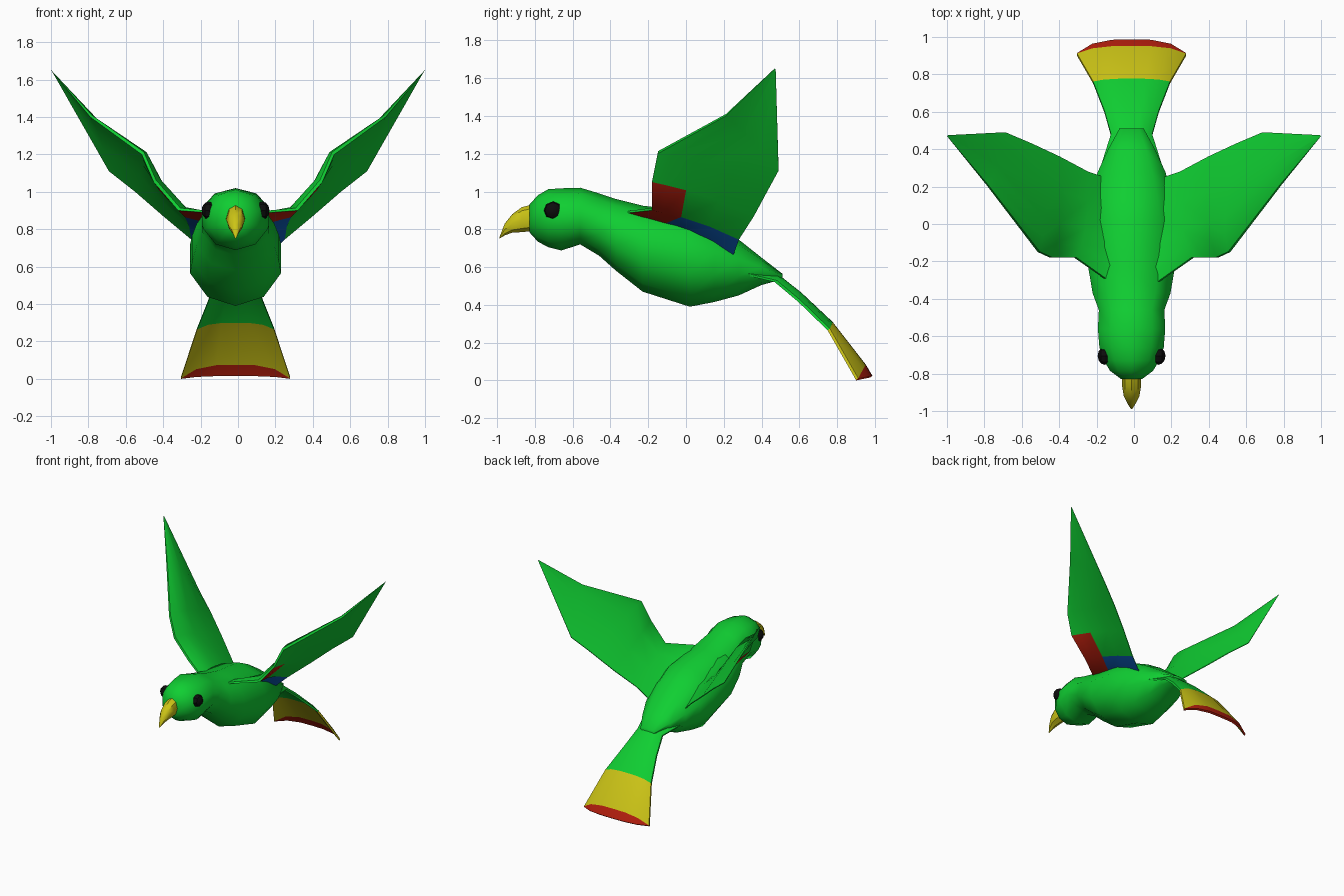
import bpy, bmesh, math
from mathutils import Vector

if "Cube" in bpy.data.objects:
    bpy.data.objects.remove(bpy.data.objects["Cube"])

CX = -0.013  # body centre line


def material(name, rgb):
    m = bpy.data.materials.new(name)
    m.use_nodes = True
    m.diffuse_color = (*rgb, 1)
    bsdf = m.node_tree.nodes["Principled BSDF"]
    bsdf.inputs["Base Color"].default_value = (*rgb, 1)
    bsdf.inputs["Roughness"].default_value = 0.8
    return m


green = material("green", (0.005, 0.62, 0.032))
yellow = material("yellow", (0.60, 0.55, 0.008))
red = material("red", (0.45, 0.013, 0.004))
blue = material("blue", (0.004, 0.10, 0.45))
black = material("black", (0.004, 0.004, 0.004))


def loft(name, rings, mats, rule=None, angle=60, mirror=False):
    """Skin closed rings of equal length; rule(ring, segment) picks the material."""
    bm = bmesh.new()
    rows = [[bm.verts.new(p) for p in r] for r in rings]
    n = len(rows[0])
    for i in range(len(rows) - 1):
        for j in range(n):
            k = (j + 1) % n
            f = bm.faces.new((rows[i][j], rows[i][k], rows[i + 1][k], rows[i + 1][j]))
            f.material_index = rule(i, j) if rule else 0
    bm.faces.new(rows[0][::-1]).material_index = 0
    bm.faces.new(rows[-1]).material_index = rule(len(rows) - 2, 0) if rule else 0
    bmesh.ops.remove_doubles(bm, verts=bm.verts, dist=0.0005)
    bmesh.ops.dissolve_degenerate(bm, edges=bm.edges, dist=0.0005)
    bmesh.ops.recalc_face_normals(bm, faces=bm.faces)
    return finish(name, bm, mats, angle, mirror)


def finish(name, bm, mats, angle, mirror=False):
    me = bpy.data.meshes.new(name)
    bm.to_mesh(me)
    bm.free()
    for m in mats:
        me.materials.append(m)
    ob = bpy.data.objects.new(name, me)
    bpy.context.collection.objects.link(ob)
    bpy.ops.object.select_all(action="DESELECT")
    ob.select_set(True)
    bpy.context.view_layer.objects.active = ob
    bpy.ops.object.shade_smooth_by_angle(angle=math.radians(angle))
    if mirror:
        ob.modifiers.new("Mirror", "MIRROR").use_axis[0] = True
    return ob


def oval(y, top, bottom, half, n=10):
    """Cross-section ring with a vertex at the top and at the bottom."""
    c, r = (top + bottom) / 2, (top - bottom) / 2
    wide = half / math.sin(math.radians(72)) if n == 10 else half
    return [(CX + wide * math.sin(2 * math.pi * j / n), y,
             c - r * math.cos(2 * math.pi * j / n)) for j in range(n)]


# Head and body in one skin: y, top, bottom, half width
body = [(-0.83, 0.93, 0.785, 0.055), (-0.785, 0.98, 0.735, 0.115),
        (-0.73, 1.012, 0.705, 0.148), (-0.66, 1.017, 0.688, 0.172),
        (-0.56, 1.02, 0.72, 0.18), (-0.46, 0.99, 0.66, 0.175),
        (-0.37, 0.96, 0.58, 0.208), (-0.23, 0.925, 0.47, 0.232),
        (0.02, 0.895, 0.39, 0.243), (0.15, 0.83, 0.415, 0.222),
        (0.28, 0.745, 0.45, 0.18), (0.40, 0.65, 0.505, 0.125),
        (0.51, 0.565, 0.535, 0.065)]
loft("body", [oval(*b) for b in body], [green])

# Hooked beak
beak = [(-0.82, 0.93, 0.79, 0.05), (-0.87, 0.917, 0.785, 0.05),
        (-0.92, 0.88, 0.782, 0.042), (-0.96, 0.83, 0.768, 0.022),
        (-0.988, 0.758, 0.75, 0.004)]
loft("beak", [oval(*b, n=8) for b in beak], [yellow], angle=40)

# Fanned tail: centre y, z, edge y, z, half width
tail = [(0.29, 0.66, 0.28, 0.565, 0.17), (0.48, 0.55, 0.47, 0.52, 0.11),
        (0.60, 0.455, 0.595, 0.415, 0.145), (0.765, 0.30, 0.75, 0.265, 0.205),
        (0.94, 0.075, 0.90, 0.002, 0.292), (0.975, 0.015, 0.902, 0.0, 0.292)]
STEPS = [-1, -0.72, -0.36, 0, 0.36, 0.72, 1]


def tail_ring(cy, cz, ey, ez, half):
    low = []
    for s in STEPS:
        f = abs(s) ** 3.5
        low.append(Vector((CX + half * s, cy + (ey - cy) * f, cz + (ez - cz) * f)))
    return low + [p + Vector((0, 0.012, 0.009)) for p in reversed(low)]


loft("tail", [tail_ring(*t) for t in tail], [green, yellow, red],
     lambda i, j: (0, 0, 0, 1, 2)[i], angle=45)

# Raised wings: leading edge point, trailing edge point, thickness
wing = [((0.12, -0.32, 0.885), (0.16, 0.25, 0.66), 0.03),
        ((0.32, -0.18, 0.90), (0.25, 0.28, 0.745), 0.04),
        ((0.45, -0.18, 1.05), (0.40, 0.36, 0.87), 0.04),
        ((0.515, -0.15, 1.20), (0.55, 0.43, 1.00), 0.04),
        ((0.79, 0.21, 1.40), (0.69, 0.49, 1.11), 0.03),
        ((1.0, 0.47, 1.652), (0.995, 0.475, 1.645), 0.0)]
CHORD = [0, 0.13, 0.33, 0.65, 1]
BULGE = [0.45, 1.0, 1.0, 0.7, 0.15]
UP = Vector((-0.62, 0.12, 0.77))


def wing_ring(lead, trail, thick):
    a, b = Vector(lead), Vector(trail)
    under = [a.lerp(b, u) + UP * thick * 0.6 * math.sin(math.pi * u) for u in CHORD]
    upper = [p + UP * thick * k for p, k in zip(under, BULGE)]
    return under + upper[::-1]


def wing_colour(i, j):
    if j < 2 and i < 2:
        return 1          # red patch behind the leading edge, underside
    if j in (2, 3) and i == 0:
        return 2          # blue patch at the root, underside
    return 0


loft("wings", [wing_ring(*w) for w in wing], [green, red, blue], wing_colour,
     angle=50, mirror=True)

# Eyes
for side, label in ((1, "left"), (-1, "right")):
    bm = bmesh.new()
    bmesh.ops.create_uvsphere(bm, u_segments=8, v_segments=6, radius=0.048)
    for v in bm.verts:
        v.co = Vector((v.co.z * 0.8 + side * 0.143 + CX, v.co.y - 0.705, v.co.x + 0.9))
    bmesh.ops.recalc_face_normals(bm, faces=bm.faces)
    finish(label + "_eye", bm, [black], 30)
